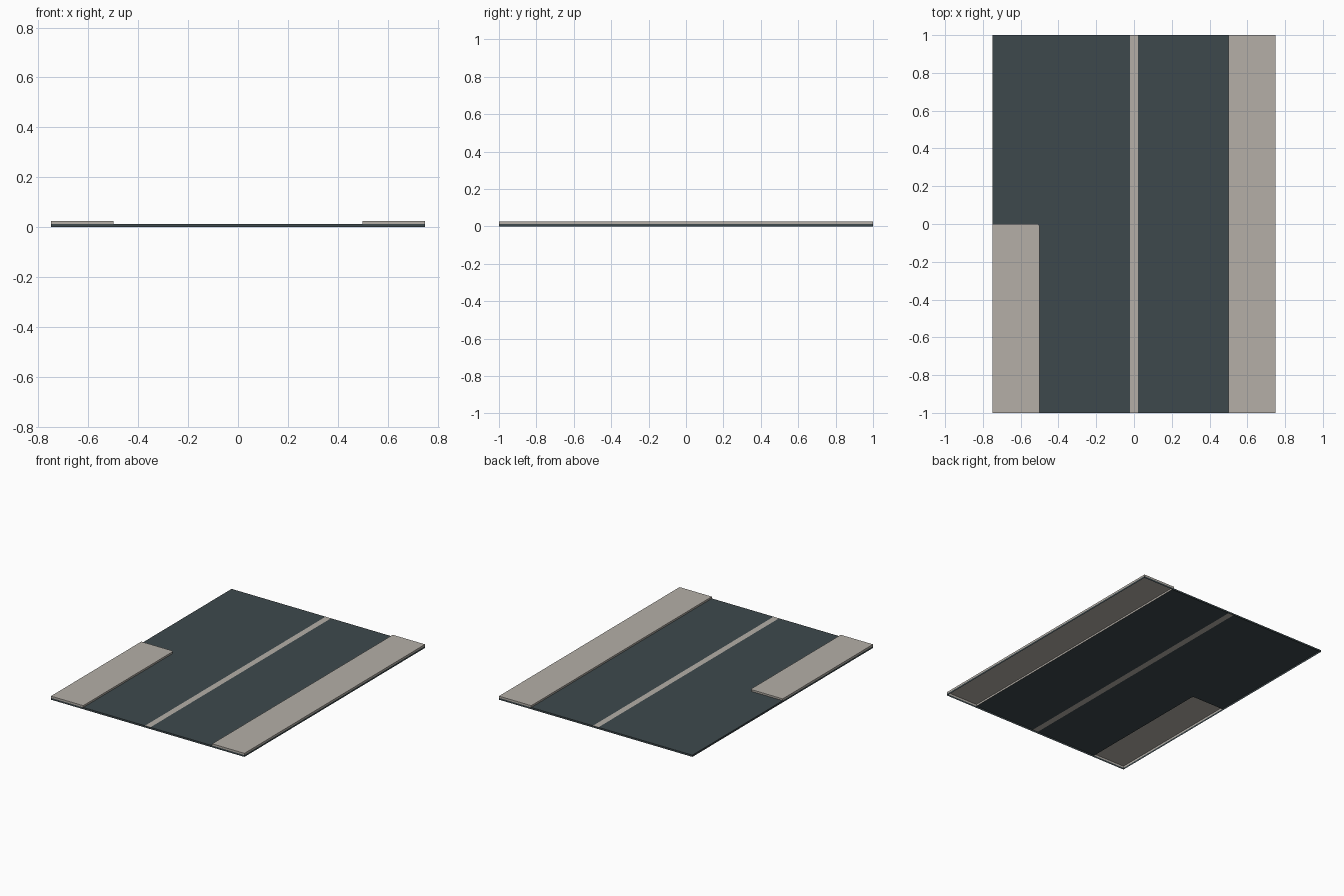
import bpy, bmesh

if "Cube" in bpy.data.objects:
    bpy.data.objects.remove(bpy.data.objects["Cube"])

ROAD_Z, WALK_Z = 0.0125, 0.025


def material(name, rgb):
    m = bpy.data.materials.new(name)
    m.diffuse_color = (*rgb, 1)
    m.use_nodes = True
    m.node_tree.nodes["Principled BSDF"].inputs["Base Color"].default_value = m.diffuse_color
    return m


asphalt = material("dark_asphalt", (0.048, 0.066, 0.073))
concrete = material("pale_concrete", (0.46, 0.43, 0.39))


def shell(name, outline, mat, top=None, wall=None):
    """Open shell from a counter-clockwise outline: optional top face and walls (z0, z1)."""
    bm = bmesh.new()
    if top is not None:
        bm.faces.new([bm.verts.new((x, y, top)) for x, y in outline])
    if wall:
        z0, z1 = wall
        for (ax, ay), (bx, by) in zip(outline, outline[1:] + outline[:1]):
            quad = [(ax, ay, z0), (bx, by, z0), (bx, by, z1), (ax, ay, z1)]
            bm.faces.new([bm.verts.new(p) for p in quad])
    bmesh.ops.remove_doubles(bm, verts=bm.verts, dist=1e-5)
    mesh = bpy.data.meshes.new(name)
    bm.to_mesh(mesh)
    bm.free()
    mesh.materials.append(mat)
    ob = bpy.data.objects.new(name, mesh)
    bpy.context.collection.objects.link(ob)
    return ob


def rect(x0, y0, x1, y1):
    return [(x0, y0), (x1, y0), (x1, y1), (x0, y1)]


S = 0.021   # half width of the centre line
C = 0.01    # clipped pavement corner

# Road surface: right lane, and left lane widening into the side turning
shell("right_lane", rect(S, -1, 0.5, 1), asphalt, top=ROAD_Z)
shell("left_lane", [(-0.5, -1), (-S, -1), (-S, 1), (-0.75, 1), (-0.75, 0),
                    (-0.5 - C, 0), (-0.5, -C)], asphalt, top=ROAD_Z)

# Centre line, flush with the road
shell("centre_line", rect(-S, -1, S, 1), concrete, top=ROAD_Z)

# Dark edge around the whole tile, open underneath
shell("tile_edge", rect(-0.75, -1, 0.75, 1), asphalt, wall=(0, ROAD_Z))

# Raised pavements with kerbs
shell("long_pavement", rect(0.5, -1, 0.75, 1), concrete,
      top=WALK_Z, wall=(ROAD_Z, WALK_Z))
shell("short_pavement", [(-0.75, -1), (-0.5, -1), (-0.5, -C), (-0.5 - C, 0), (-0.75, 0)],
      concrete, top=WALK_Z, wall=(ROAD_Z, WALK_Z))
